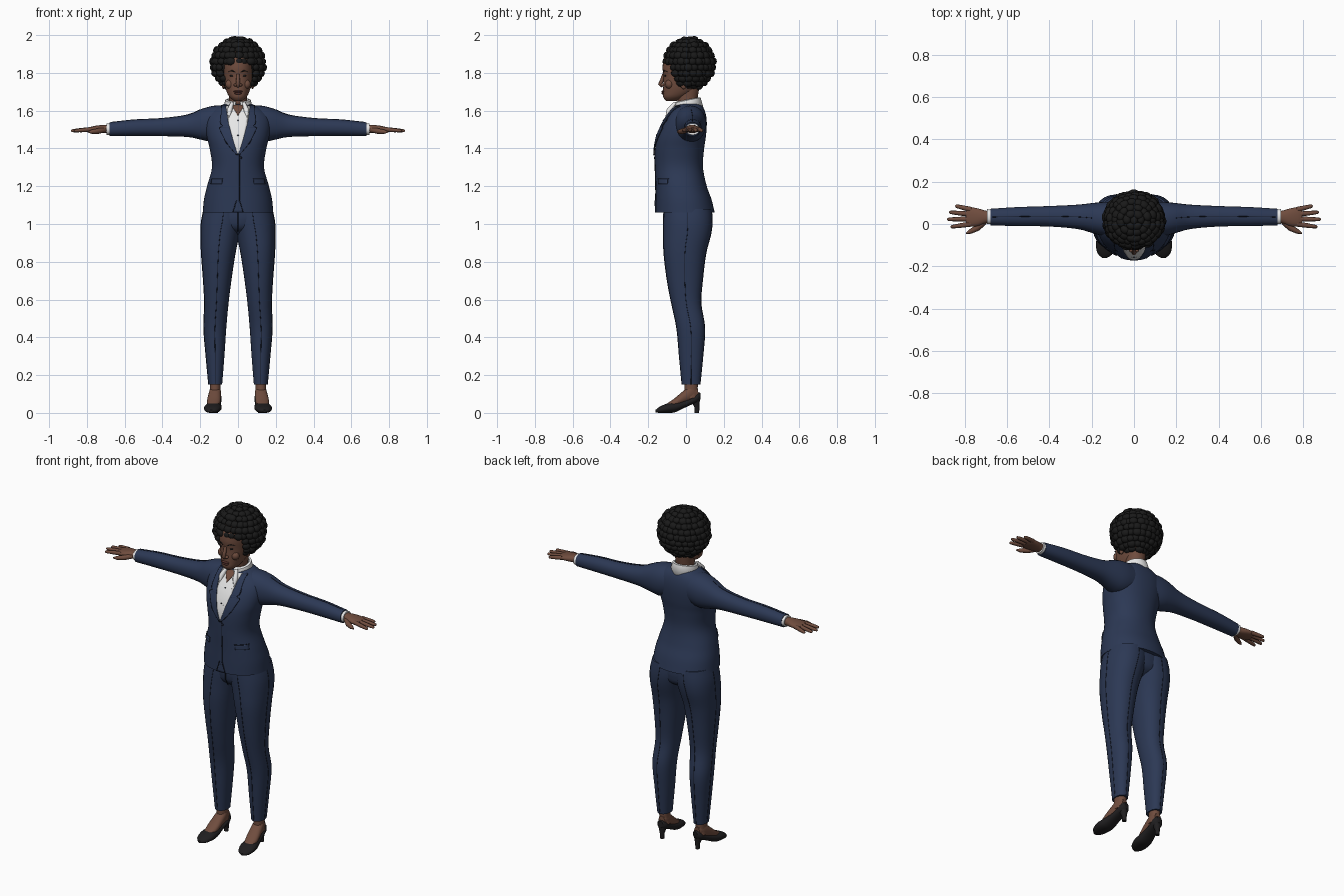
import bpy, bmesh, math, random
from mathutils import Vector, Matrix

random.seed(4)
cube = bpy.data.objects.get("Cube")
if cube:
    bpy.data.objects.remove(cube)


def material(name, r, g, b):
    m = bpy.data.materials.new(name)
    m.use_nodes = True
    m.diffuse_color = (r, g, b, 1)
    m.node_tree.nodes["Principled BSDF"].inputs["Base Color"].default_value = (r, g, b, 1)
    return m


NAVY = material("navy cloth", .025, .04, .09)
SEAM = material("dark seam", .008, .011, .022)
SKIN = material("brown skin", .16, .073, .048)
LIPS = material("dark lips", .1, .035, .028)
WHITE = material("white shirt", .8, .8, .8)
HAIR = material("black hair", .01, .01, .01)
SHOE = material("black leather", .014, .013, .014)
made = []


def finish(name, data, mat, mirror=False, thick=0):
    """Link an object, colour it, and add its modifiers."""
    ob = bpy.data.objects.new(name, data)
    bpy.context.collection.objects.link(ob)
    data.materials.append(mat)
    if thick:
        mod = ob.modifiers.new("thickness", "SOLIDIFY")
        mod.thickness, mod.offset = thick, 0
    if mirror:
        mod = ob.modifiers.new("mirror", "MIRROR")
        mod.use_mirror_merge = False
    if ob.type == "MESH":
        made.append(ob)
    return ob


def skin(name, rows, mat, loop=False, mirror=False, thick=0, matrix=None):
    """Bridge rows of points into a surface; closed loops get end caps."""
    bm = bmesh.new()
    vs = [[bm.verts.new(p) for p in row] for row in rows]
    n = len(vs[0])
    for lo, hi in zip(vs, vs[1:]):
        for i in range(n if loop else n - 1):
            j = (i + 1) % n
            bm.faces.new((lo[i], lo[j], hi[j], hi[i]))
    if loop:
        bm.faces.new(vs[0])
        bm.faces.new(vs[-1])
    bmesh.ops.recalc_face_normals(bm, faces=bm.faces)
    if matrix:
        bm.transform(matrix)
    me = bpy.data.meshes.new(name)
    bm.to_mesh(me)
    bm.free()
    return finish(name, me, mat, mirror, thick)


def sample(st, t):
    """Smooth section bounds (a0, a1, b0, b1) at station t."""
    st = [s if len(s) == 5 else (s[0], -s[1], *s[1:]) for s in st]
    last = len(st) - 1
    i = max(0, min(last - 1, sum(s[0] <= t for s in st) - 1))
    h = st[i + 1][0] - st[i][0]
    u = (t - st[i][0]) / h

    def slope(k, c):
        lo, hi = st[max(k - 1, 0)], st[min(k + 1, last)]
        return (hi[c] - lo[c]) / (hi[0] - lo[0]) * h
    w = u * u * (3 - 2 * u)
    return [st[i][c] * (1 - w) + st[i + 1][c] * w + slope(i, c) * u * (1 - u) ** 2
            - slope(i + 1, c) * u * u * (1 - u) for c in range(1, 5)]


def point(st, t, axis, ang, p, grow=0):
    a0, a1, b0, b1 = sample(st, t)
    c, s = math.cos(ang), math.sin(ang)
    a = (a0 + a1) / 2 + ((a1 - a0) / 2 + grow) * math.copysign(abs(c) ** (2 / p), c)
    b = (b0 + b1) / 2 + ((b1 - b0) / 2 + grow) * math.copysign(abs(s) ** (2 / p), s)
    return {"X": (t, a, b), "Y": (a, t, b), "Z": (a, b, t)}[axis]


def steps(lo, hi, n):
    return [lo + (hi - lo) * i / n for i in range(n + 1)]


def loft(name, st, mat, axis="Z", p=2.2, n=28, count=24, **kw):
    rows = [[point(st, t, axis, math.tau * k / n, p) for k in range(n)]
            for t in steps(st[0][0], st[-1][0], count)]
    return skin(name, rows, mat, loop=True, **kw)


def tube(name, pts, radii, mat, mirror=True):
    cu = bpy.data.curves.new(name, "CURVE")
    cu.dimensions, cu.bevel_depth, cu.bevel_resolution, cu.use_fill_caps = "3D", 1, 2, True
    sp = cu.splines.new("POLY")
    sp.points.add(len(pts) - 1)
    for k, (dst, p) in enumerate(zip(sp.points, pts)):
        dst.co = (*p, 1)
        dst.radius = radii[k] if isinstance(radii, list) else radii
    sp.use_smooth = True
    return finish(name, cu, mat, mirror)


def ball(name, loc, scale, mat, mirror=False):
    bm = bmesh.new()
    bmesh.ops.create_uvsphere(bm, u_segments=16, v_segments=10, radius=1,
                              matrix=Matrix.LocRotScale(Vector(loc), None, Vector(scale)))
    me = bpy.data.meshes.new(name)
    bm.to_mesh(me)
    bm.free()
    return finish(name, me, mat, mirror)


def front(st, x, z, out=0, p=2.2):
    """Point on the front of a vertical loft."""
    a0, a1, b0, b1 = sample(st, z)
    u = min(1, abs(x - (a0 + a1) / 2) / ((a1 - a0) / 2))
    return (x, (b0 + b1) / 2 - (b1 - b0) / 2 * (1 - u ** p) ** (1 / p) - out, z)


def panel(name, edges, mat, out, mirror=False):
    """Plate following the jacket front; edges are (z, inner x, outer x)."""
    rows = []
    for (z, a, b), (z2, a2, b2) in zip(edges, edges[1:]):
        for u in steps(0, 1, 5):
            rows.append([front(TORSO, x, z + (z2 - z) * u, out)
                         for x in steps(a + (a2 - a) * u, b + (b2 - b) * u, 8)])
    return skin(name, rows, mat, mirror=mirror, thick=.005)


# Jacket body and sleeves
TORSO = [(1.06, .187, -.16, .152), (1.13, .18, -.16, .135), (1.2, .164, -.16, .11),
         (1.3, .138, -.163, .09), (1.4, .15, -.163, .096), (1.46, .165, -.153, .105),
         (1.53, .173, -.125, .11), (1.58, .16, -.095, .105), (1.62, .11, -.065, .09),
         (1.64, .06, -.04, .07)]
loft("jacket_body", TORSO, NAVY, n=48, count=40)
ARM = [(.06, -.06, .1, 1.45, 1.628), (.13, -.06, .105, 1.435, 1.626), (.19, -.045, .1, 1.445, 1.61),
       (.26, -.025, .092, 1.46, 1.58), (.4, -.012, .085, 1.465, 1.56),
       (.55, -.01, .08, 1.466, 1.552), (.68, -.006, .072, 1.465, 1.538)]
loft("sleeves", ARM, NAVY, axis="X", mirror=True)
tube("sleeve_seams", [point(ARM, t, "X", math.pi / 2, 2.2) for t in steps(.2, .67, 14)], .0015, SEAM)

# Shirt front, lapels and jacket trim
panel("shirt_front", [(1.37, -.002, .002), (1.46, -.034, .034), (1.55, -.054, .054),
                      (1.625, -.066, .066)], WHITE, .003)
panel("open_neck", [(1.575, -.001, .001), (1.632, -.036, .036)], SKIN, .006)
LAPEL = [(1.365, 0, .006), (1.43, .022, .062), (1.51, .044, .1), (1.52, .047, .08),
         (1.53, .05, .093), (1.625, .064, .088)]
panel("lapels", LAPEL, NAVY, .006, mirror=True)
tube("lapel_edges", [front(TORSO, x, z, .008) for z, _, x in LAPEL], .002, SEAM)
tube("front_closure", [front(TORSO, .008, z, .001) for z in steps(1.12, 1.37, 10)], .002, SEAM, False)
panel("hem_notch", [(1.061, -.028, .028), (1.125, .006, .01)], NAVY, .001)
tube("notch_edges", [front(TORSO, x, z, .004) for x, z in ((.028, 1.062), (.008, 1.125))], .002, SEAM)
panel("pocket_flaps", [(1.212, .085, .143), (1.238, .083, .138)], NAVY, .003, mirror=True)
tube("pocket_edges", [front(TORSO, x, 1.24, .004) for x in steps(.08, .14, 5)], .002, SEAM)
ball("jacket_button", front(TORSO, .014, 1.35, .002), (.007, .004, .007), SEAM)
for z in (1.47, 1.55):
    ball("shirt_button", front(TORSO, 0, z, .007), (.004, .002, .004), SEAM)

# Shirt collar, open at the front
angles = steps(-math.pi * .44, math.pi * 1.44, 32)
collar = []
for r, back_z, drop in ((.052, 1.63, .02), (.057, 1.668, .022), (.066, 1.668, .028), (.083, 1.605, .03)):
    collar.append([(r * math.cos(a), .008 + r * 1.03 * math.sin(a),
                    back_z - drop * (1 - math.sin(a)) / 2) for a in angles])
skin("shirt_collar", collar, WHITE, thick=.004)
tube("collar_points", [(.03, -.058, 1.642), (.045, -.09, 1.6), (.05, -.108, 1.56)],
     [.009, .015, .002], WHITE)

# Trousers
LEG = [(.15, .084, .156, -.022, .075), (.3, .072, .17, -.036, .09), (.45, .062, .182, -.05, .1),
       (.58, .05, .178, -.077, .08), (.7, .035, .184, -.1, .088), (.85, .012, .195, -.118, .107),
       (.95, -.01, .198, -.12, .133), (1.02, -.03, .194, -.12, .14), (1.08, -.03, .18, -.118, .135)]
loft("trouser_legs", LEG, NAVY, mirror=True, count=32)
loft("trouser_seat", [(.94, .04, -.05, .06), (.975, .13, -.1, .115), (1.02, .17, -.116, .13),
                      (1.08, .18, -.116, .13)], NAVY)
for name, ang in (("front_creases", -math.pi / 2), ("side_seams", 0), ("back_creases", math.pi / 2)):
    tube(name, [point(LEG, z, "Z", ang, 2.2) for z in steps(.15, 1.06, 30)], .0015, SEAM)
tube("fly_seam", [(0, -.117, 1.06), (0, -.117, 1.0), (0, -.095, .96)], .002, SEAM, False)

# Feet and heeled shoes, turned out slightly
turn = Matrix.Translation((.12, .03, 0)) @ Matrix.Rotation(.11, 4, "Z") @ Matrix.Translation((0, -.03, 0))
loft("shoes", [(-.162, .01, .003, .016), (-.145, .033, 0, .03), (-.1, .046, 0, .05),
               (-.06, .043, .003, .058), (-.01, .035, .026, .068), (.035, .032, .046, .086),
               (.062, .029, .056, .108), (.076, .014, .07, .106)], SHOE, axis="Y", mirror=True, matrix=turn)
loft("shoe_heels", [(0, .012, .046, .07), (.03, .013, .044, .071), (.075, .027, .02, .074)],
     SHOE, mirror=True, matrix=turn, count=10)
loft("feet", [(-.1, .025, .025, .05), (-.06, .035, .03, .078), (-.01, .034, .05, .12),
              (.03, .03, .06, .15), (.063, .02, .07, .13)], SKIN, axis="Y", mirror=True, matrix=turn)
loft("ankles", [(.08, .031, -.012, .066), (.12, .028, -.008, .062), (.18, .03, -.01, .065)],
     SKIN, mirror=True, matrix=turn, count=10)

# Cuffs and hands
loft("shirt_cuffs", [(.66, -.002, .068, 1.47, 1.534), (.695, 0, .07, 1.472, 1.533)], WHITE,
     axis="X", mirror=True, count=4)
loft("palms", [(.66, .008, .062, 1.477, 1.528), (.7, .004, .063, 1.481, 1.525),
               (.74, -.01, .074, 1.483, 1.522), (.775, -.012, .078, 1.486, 1.516),
               (.795, -.004, .07, 1.49, 1.51)], SKIN, axis="X", mirror=True)
FINGERS = {"index_fingers": (0, .868, -.014), "middle_fingers": (.024, .885, .022),
           "ring_fingers": (.046, .875, .056), "little_fingers": (.068, .846, .086)}
for name, (y, tip_x, tip_y) in FINGERS.items():
    a, b = Vector((.77, y, 1.502)), Vector((tip_x, tip_y, 1.493))
    tube(name, [a.lerp(b, u) for u in (0, .5, .85, .96, 1)], [.0125, .011, .009, .007, .002], SKIN)
tube("thumbs", [(.705, .012, 1.498), (.74, -.018, 1.492), (.775, -.036, 1.488), (.795, -.045, 1.487)],
     [.013, .015, .011, .003], SKIN)

# Neck and head
loft("neck", [(1.56, .055, -.055, .065), (1.63, .047, -.045, .058), (1.72, .052, -.055, .07)], SKIN)
HEAD = [(1.652, .022, -.106, -.05), (1.67, .044, -.12, -.005), (1.7, .06, -.121, .045),
        (1.74, .071, -.12, .08), (1.78, .077, -.119, .1), (1.83, .08, -.124, .115),
        (1.88, .075, -.113, .11), (1.94, .04, -.06, .07)]
loft("head", HEAD, SKIN, n=36, count=36)
tube("nose", [(0, -.118, 1.795), (0, -.126, 1.765), (0, -.136, 1.742), (0, -.124, 1.728)],
     [.007, .01, .012, .008], SKIN, False)
ball("nostrils", (.013, -.124, 1.736), (.01, .011, .008), SKIN, True)
ball("upper_lip", (0, -.12, 1.702), (.024, .01, .006), LIPS)
ball("lower_lip", (0, -.12, 1.692), (.021, .01, .007), LIPS)
ball("cheeks", (.042, -.088, 1.74), (.025, .022, .025), SKIN, True)
ball("eyes", front(HEAD, .032, 1.785, -.002), (.013, .005, .005), SHOE, True)
tube("eyebrows", [front(HEAD, x, z, .001) for x, z in ((.014, 1.803), (.032, 1.812), (.052, 1.806))],
     [.002, .003, .001], HAIR)
ball("ears", (.077, -.012, 1.745), (.009, .018, .032), SKIN, True)

# Curly hair: rows of flattened clumps over a rounded core
centre = Vector((0, .018, 1.848))
ball("hair_core", centre + Vector((0, .012, .005)), (.13, .118, .128), HAIR)
bm = bmesh.new()
for row, lat in enumerate(steps(-math.pi * .36, math.pi / 2, 11)):
    count = max(1, int(27 * math.cos(lat)))
    for k in range(count):
        lon = math.tau * (k + row % 2 / 2 + random.uniform(-.2, .2)) / count
        d = Vector((math.cos(lat) * math.cos(lon), math.cos(lat) * math.sin(lon), math.sin(lat)))
        loc = centre + Vector((d.x * .137, d.y * .128, d.z * .133)) * random.uniform(.97, 1.02)
        if loc.z < 1.842 and loc.y < -.02 - (loc.z - 1.7) * .5:
            continue
        size = Vector((.015, .023, .019)) * random.uniform(.9, 1.15)
        bmesh.ops.create_icosphere(bm, subdivisions=2, radius=1, matrix=Matrix.LocRotScale(
            loc, d.to_track_quat("X", "Z"), size))
mesh = bpy.data.meshes.new("hair_clumps")
bm.to_mesh(mesh)
bm.free()
finish("hair_clumps", mesh, HAIR)

# Smooth shading with sharp edges kept
bpy.ops.object.select_all(action="DESELECT")
for ob in made:
    ob.select_set(True)
bpy.context.view_layer.objects.active = made[0]
bpy.ops.object.shade_smooth_by_angle(angle=.7)
